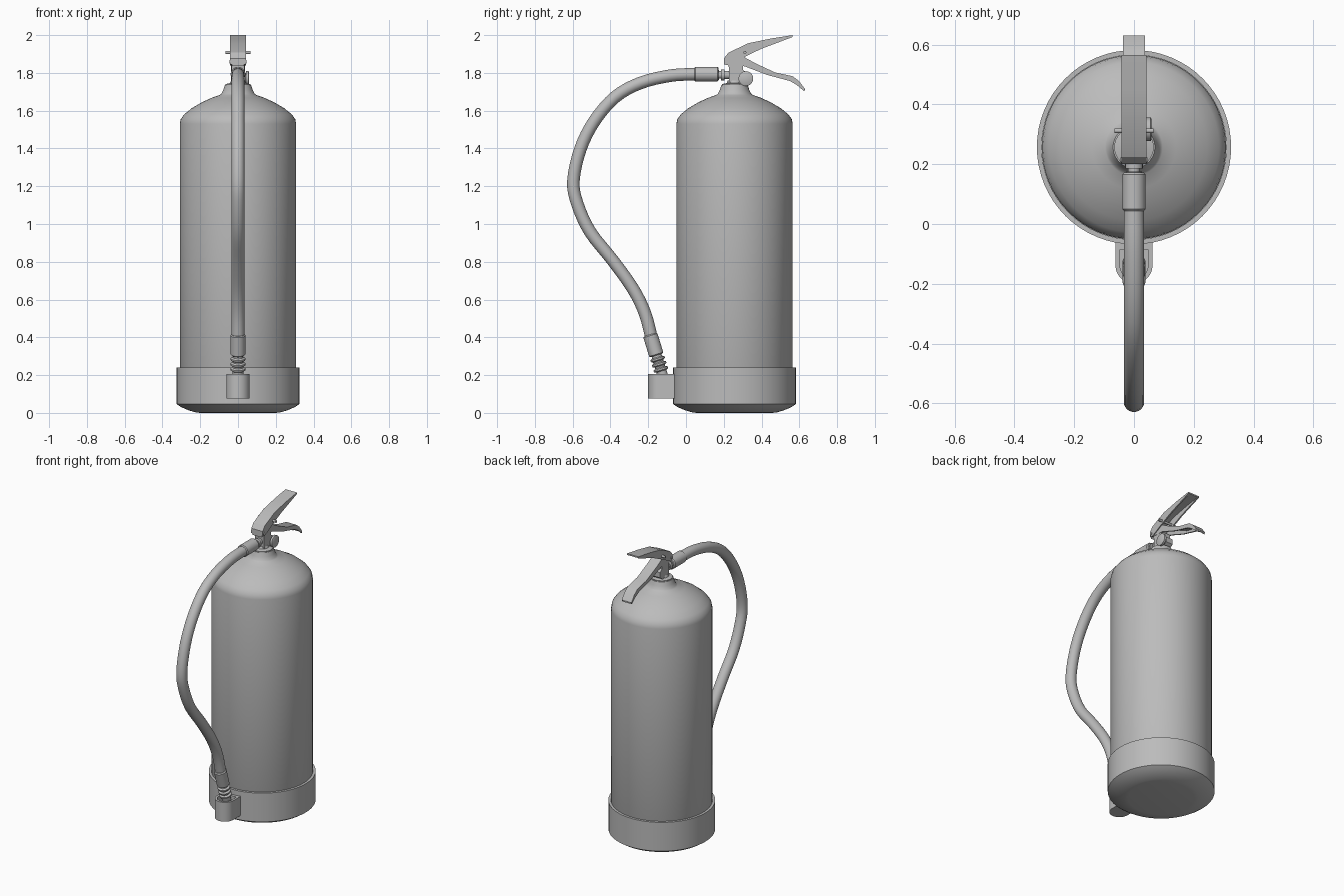
import bpy, bmesh, math
from mathutils import Vector

if "Cube" in bpy.data.objects:
    bpy.data.objects.remove(bpy.data.objects["Cube"])

CY = 0.257  # y of the tank axis

grey = bpy.data.materials.new("plain grey")
grey.diffuse_color = (0.5, 0.5, 0.5, 1)
grey.use_nodes = True
grey.node_tree.nodes["Principled BSDF"].inputs["Base Color"].default_value = grey.diffuse_color


def finish(name, bm, angle=35):
    bmesh.ops.remove_doubles(bm, verts=bm.verts, dist=1e-5)
    bmesh.ops.recalc_face_normals(bm, faces=bm.faces)
    me = bpy.data.meshes.new(name)
    bm.to_mesh(me)
    bm.free()
    ob = bpy.data.objects.new(name, me)
    bpy.context.collection.objects.link(ob)
    me.materials.append(grey)
    bpy.ops.object.select_all(action='DESELECT')
    ob.select_set(True)
    bpy.context.view_layer.objects.active = ob
    bpy.ops.object.shade_smooth_by_angle(angle=math.radians(angle))
    return ob


def lathe(name, profile, start, direction=(0, 0, 1), n=32, angle=35):
    """Revolve (radius, height) points about an axis."""
    bm = bmesh.new()
    rot = Vector(direction).to_track_quat('Z', 'Y')
    rings = []
    for r, h in profile:
        rings.append([bm.verts.new(rot @ Vector((r * math.cos(2 * math.pi * i / n),
                      r * math.sin(2 * math.pi * i / n), h)) + Vector(start)) for i in range(n)])
    for a, b in zip(rings, rings[1:]):
        for i in range(n):
            j = (i + 1) % n
            bm.faces.new((a[i], a[j], b[j], b[i]))
    bm.faces.new(rings[0])
    bm.faces.new(rings[-1])
    return finish(name, bm, angle)


def rod(name, r, p, q, n=24):
    d = Vector(q) - Vector(p)
    return lathe(name, [(r, 0), (r, d.length)], p, d, n)


def add_plate(bm, yz, x0, x1):
    """Side profile in y, z extruded across x."""
    f = bm.faces.new([bm.verts.new((x0, y, z)) for y, z in yz])
    ext = bmesh.ops.extrude_face_region(bm, geom=[f])['geom']
    bmesh.ops.translate(bm, vec=(x1 - x0, 0, 0),
                        verts=[v for v in ext if isinstance(v, bmesh.types.BMVert)])


def channel(name, top, under, w, t=0.009):
    """Folded sheet lever: a top strip with two side cheeks."""
    bm = bmesh.new()
    outline = top + under
    add_plate(bm, outline, -w, -w + t)
    add_plate(bm, outline, w - t, w)
    add_plate(bm, top + [(y, z - t) for y, z in reversed(top)], -w + t, w - t)
    return finish(name, bm, 25)


# Tank and base cup
lathe("tank", [(0.29, 0.06), (0.308, 0.10), (0.308, 1.53), (0.303, 1.555), (0.285, 1.58),
               (0.245, 1.613), (0.19, 1.645), (0.14, 1.668), (0.096, 1.683), (0.088, 1.69),
               (0.078, 1.71), (0.07, 1.735)], (0, CY, 0), n=64)
lathe("base_cup", [(0.2, 0), (0.225, 0.003), (0.262, 0.014), (0.30, 0.03), (0.325, 0.047),
                   (0.325, 0.24), (0.309, 0.24), (0.309, 0.12)], (0, CY, 0), n=64)

# Valve: collar, block, side gauge
lathe("valve_collar", [(0.066, 1.72), (0.066, 1.741), (0.042, 1.746), (0.036, 1.76)], (0, CY, 0))
bm = bmesh.new()
add_plate(bm, [(0.228, 1.74), (0.29, 1.74), (0.325, 1.765), (0.325, 1.80), (0.302, 1.815),
               (0.302, 1.84), (0.225, 1.84), (0.228, 1.82)], -0.034, 0.034)
finish("valve_block", bm)
lathe("gauge", [(0.025, 0), (0.025, 0.012), (0.039, 0.014), (0.039, 0.028), (0.034, 0.031)],
      (0.028, 0.317, 1.77), (1, 0, 0))

# Levers and pins
channel("squeeze_lever",
        [(0.20, 1.845), (0.201, 1.877), (0.225, 1.907), (0.33, 1.957), (0.45, 1.982), (0.565, 2.0)],
        [(0.565, 1.99), (0.40, 1.928), (0.31, 1.885), (0.225, 1.84)], 0.042)
channel("carry_handle",
        [(0.225, 1.84), (0.30, 1.888), (0.365, 1.852), (0.47, 1.803), (0.565, 1.782),
         (0.598, 1.757), (0.63, 1.715)],
        [(0.624, 1.704), (0.588, 1.735), (0.55, 1.757), (0.43, 1.789), (0.31, 1.835)], 0.036)
rod("safety_pin", 0.008, (-0.066, 0.312, 1.908), (0.066, 0.312, 1.908), 12)
rod("pivot_pin", 0.009, (-0.046, 0.213, 1.86), (0.046, 0.213, 1.86), 12)

# Hose connection
lathe("hose_connector", [(0.022, 0), (0.022, 0.03), (0.03, 0.03), (0.03, 0.05), (0.02, 0.05),
                         (0.02, 0.06), (0.027, 0.06), (0.027, 0.085)],
      (0, 0.235, 1.789), (0, -1, 0), 16)
lathe("upper_ferrule", [(0.033, 0), (0.039, 0.006), (0.039, 0.122), (0.034, 0.128)],
      (0, 0.172, 1.793), (0, -1, 0.0))

# Hose
path = [(0.10, 1.793), (0.047, 1.793), (-0.085, 1.785), (-0.243, 1.746), (-0.375, 1.672),
        (-0.485, 1.545), (-0.559, 1.397), (-0.596, 1.228), (-0.575, 1.106), (-0.507, 0.958),
        (-0.39, 0.81), (-0.28, 0.656), (-0.216, 0.524), (-0.181, 0.39)]
pts = []
for i in range(len(path) - 1):  # smooth spline through the path points
    p0, p1, p2, p3 = [Vector(path[min(max(k, 0), len(path) - 1)]) for k in range(i - 1, i + 3)]
    for s in range(4):
        t = s / 4
        pts.append(0.5 * (2 * p1 + (p2 - p0) * t + (2 * p0 - 5 * p1 + 4 * p2 - p3) * t * t
                          + (3 * p1 - p0 - 3 * p2 + p3) * t ** 3))
pts.append(Vector(path[-1]))
bm = bmesh.new()
rings = []
N = 24
for i, p in enumerate(pts):
    d = (pts[min(i + 1, len(pts) - 1)] - pts[max(i - 1, 0)]).normalized()
    ring = []
    for k in range(N):
        a = 2 * math.pi * k / N
        s = 0.033 * math.sin(a)
        ring.append(bm.verts.new((0.034 * math.cos(a), p.x - d.y * s, p.y + d.x * s)))
    rings.append(ring)
for a, b in zip(rings, rings[1:]):
    for k in range(N):
        bm.faces.new((a[k], a[(k + 1) % N], b[(k + 1) % N], b[k]))
bm.faces.new(rings[0])
bm.faces.new(rings[-1])
finish("hose", bm, 50)

# Lower ferrule and ribbed nozzle
tip = Vector((0, 0.034, -0.111))
lathe("lower_ferrule", [(0.034, 0), (0.039, 0.006), (0.039, 0.11), (0.033, 0.116)],
      (0, -0.19, 0.415), tip)
ribs = [(0.026, 0)]
for k in range(3):
    h = 0.01 + k * 0.028
    ribs += [(0.028, h), (0.039, h + 0.006), (0.039, h + 0.015), (0.028, h + 0.021)]
ribs += [(0.028, 0.10), (0.028, 0.19)]
lathe("nozzle", ribs, (0, -0.156, 0.304), tip, 24)

# Nozzle holder: U-shaped cup joined to the base
bm = bmesh.new()


def u_ring(r, z, back):
    arc = [(r * math.cos(math.pi * k / 16), -0.138 - r * math.sin(math.pi * k / 16))
           for k in range(17)]
    return [bm.verts.new((x, y, z)) for x, y in [(r, back)] + arc + [(-r, back)]]


loops = [u_ring(0.062, 0.077, -0.055), u_ring(0.062, 0.206, -0.055),
         u_ring(0.047, 0.206, -0.085), u_ring(0.047, 0.09, -0.085)]
for a, b in zip(loops, loops[1:]):
    for k in range(len(a)):
        j = (k + 1) % len(a)
        bm.faces.new((a[k], a[j], b[j], b[k]))
bm.faces.new(loops[0])
bm.faces.new(loops[-1])
finish("nozzle_holder", bm)
